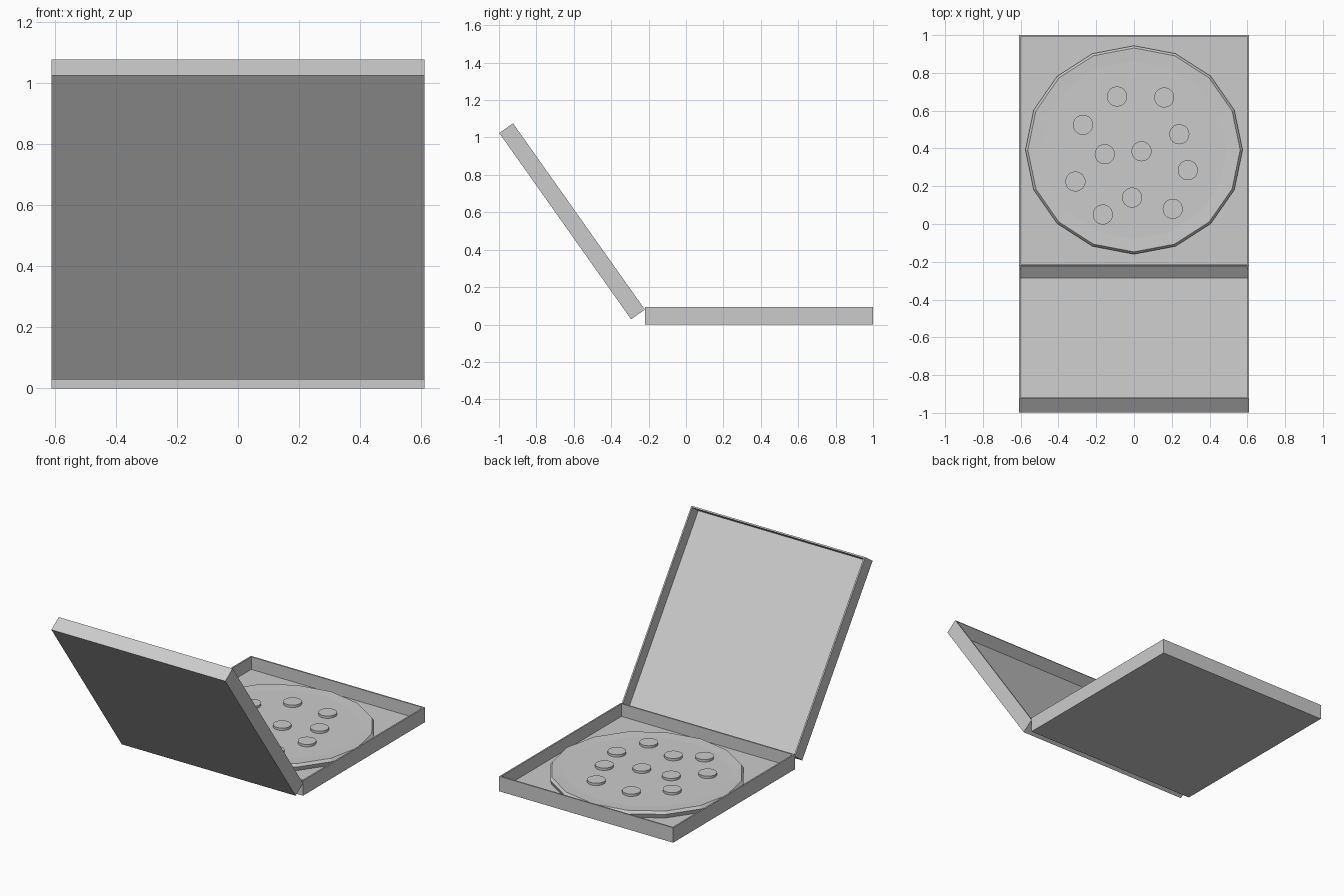
import bpy, bmesh, math
from mathutils import Matrix, Vector

if "Cube" in bpy.data.objects:
    bpy.data.objects.remove(bpy.data.objects["Cube"])

WIDTH, DEPTH, WALL = 1.22, 1.22, 0.013
FLOOR = 0.015
CENTRE = Vector((0, 0.392, 0))


def make_object(name, bm):
    bmesh.ops.recalc_face_normals(bm, faces=bm.faces)
    mesh = bpy.data.meshes.new(name)
    bm.to_mesh(mesh)
    bm.free()
    ob = bpy.data.objects.new(name, mesh)
    bpy.context.collection.objects.link(ob)
    return ob


def tray(name, height):
    """Open box with its hinge edge along y = 0 and its outside on z = 0."""
    bm = bmesh.new()
    bmesh.ops.create_cube(bm, size=1, matrix=Matrix.Translation((0, DEPTH / 2, height / 2))
                          @ Matrix.Diagonal((WIDTH, DEPTH, height, 1)))
    top = max(bm.faces, key=lambda f: f.calc_center_median().z)
    bmesh.ops.inset_region(bm, faces=[top], thickness=WALL)
    new = bmesh.ops.extrude_discrete_faces(bm, faces=[top])["faces"][0]
    bmesh.ops.translate(bm, verts=new.verts, vec=(0, 0, FLOOR - height))
    return make_object(name, bm)


def stacked_rings(name, profile, sides, squash=1.0, location=(0, 0, 0)):
    """Closed solid from (radius, z) rings, capped at both ends."""
    bm = bmesh.new()
    rings = []
    for r, z in profile:
        rings.append([bm.verts.new((r * math.sin(2 * math.pi * i / sides),
                                    r * squash * math.cos(2 * math.pi * i / sides), z))
                      for i in range(sides)])
    for a, b in zip(rings, rings[1:]):
        for i in range(sides):
            j = (i + 1) % sides
            bm.faces.new((a[i], a[j], b[j], b[i]))
    bm.faces.new(rings[0])
    bm.faces.new(rings[-1])
    ob = make_object(name, bm)
    ob.location = location
    return ob


# Box base
base = tray("box_base", 0.095)
base.location = (0, -0.22, 0)

# Box lid, swung open about the front edge of the base
LID_H = 0.09
a = math.radians(54.7)
along = Vector((0, -math.cos(a), math.sin(a)))
inward = Vector((0, math.sin(a), math.cos(a)))
lid = tray("box_lid", LID_H)
rot = Matrix((Vector((-1, 0, 0)), along, inward)).transposed().to_4x4()
lid.matrix_world = Matrix.Translation(Vector((0, -0.22, 0.08)) - inward * LID_H) @ rot

# Low-poly pizza with a raised crust
stacked_rings("pizza", [(0.565, FLOOR), (0.575, 0.042), (0.562, 0.058), (0.49, 0.055)],
              16, 0.96, CENTRE)

# Round topping slices
spots = [(-.09, .675), (.16, .67), (-.27, .525), (.24, .475), (-.155, .37), (.04, .385),
         (-.31, .225), (.285, .285), (-.01, .14), (.205, .08), (-.165, .05)]
for n, (x, y) in enumerate(spots, 1):
    stacked_rings(f"topping_slice_{n}", [(0.053, 0.05), (0.053, 0.07)], 32, 1.0, (x, y, 0))
